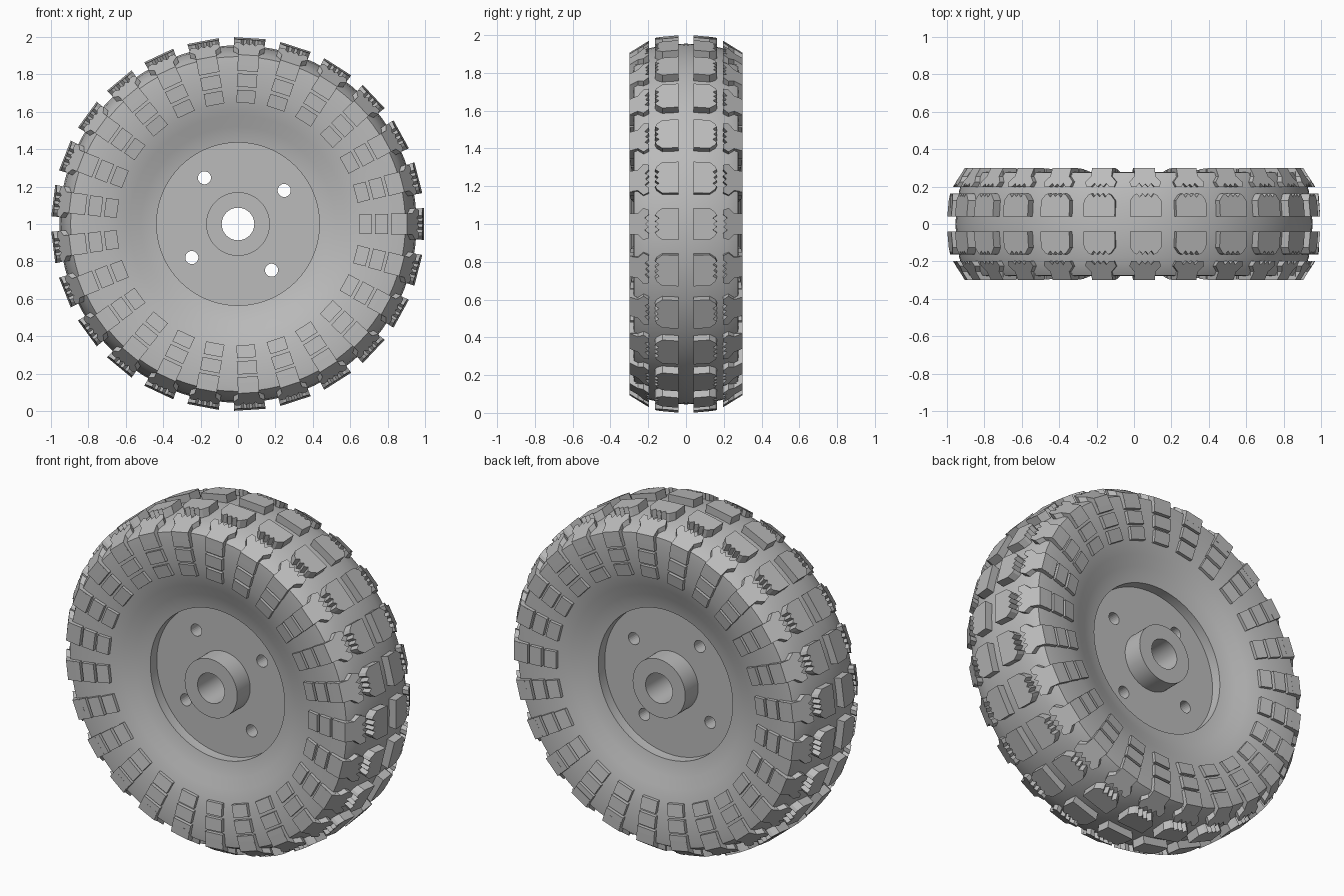
import bpy, bmesh
from math import sin, cos, pi, radians

COUNT = 25                      # tread pitches around the wheel
STEP = 2 * pi / COUNT

cube = bpy.data.objects.get("Cube")
if cube:
    bpy.data.objects.remove(cube, do_unlink=True)

rubber = bpy.data.materials.new("plain grey")
rubber.use_nodes = True
grey = (0.5, 0.5, 0.5, 1)
rubber.diffuse_color = grey
rubber.node_tree.nodes["Principled BSDF"].inputs["Base Color"].default_value = grey


def polar(r, angle, y):
    return (r * cos(angle), y, 1 + r * sin(angle))


def finish(bm, name, smooth=False):
    bmesh.ops.recalc_face_normals(bm, faces=bm.faces)
    mesh = bpy.data.meshes.new(name)
    bm.to_mesh(mesh)
    bm.free()
    mesh.materials.append(rubber)
    obj = bpy.data.objects.new(name, mesh)
    bpy.context.collection.objects.link(obj)
    if smooth:
        bpy.ops.object.select_all(action="DESELECT")
        obj.select_set(True)
        bpy.context.view_layer.objects.active = obj
        bpy.ops.object.shade_smooth_by_angle(angle=radians(25))
    return obj


def lathe(name, half, segments=100):
    """Spin a closed (radius, y) profile, mirrored in y, around the axle."""
    profile = half + [(r, -y) for r, y in reversed(half) if y > 0]
    bm = bmesh.new()
    rings = [[bm.verts.new(polar(r, 2 * pi * i / segments, y)) for r, y in profile]
             for i in range(segments)]
    n = len(profile)
    for i in range(segments):
        a, b = rings[i], rings[(i + 1) % segments]
        for j in range(n):
            k = (j + 1) % n
            bm.faces.new((a[j], a[k], b[k], b[j]))
    return finish(bm, name, smooth=True)


def prism(bm, top, base):
    """Close two matching loops into a solid block."""
    t = [bm.verts.new(p) for p in top]
    b = [bm.verts.new(p) for p in base]
    bm.faces.new(t)
    bm.faces.new(b[::-1])
    for i in range(len(t)):
        j = (i + 1) % len(t)
        bm.faces.new((t[i], b[i], b[j], t[j]))


def mirrored(half):
    """Complete a (across, y) outline from its positive half."""
    return half + [(-t, y) for t, y in reversed(half) if t > 0]


def tread(name, half, crown, depth):
    """Ring of tread blocks on both sides; crown gives the top radius at y."""
    bm = bmesh.new()
    outline = mirrored(half)
    for side in (-1, 1):
        for i in range(COUNT):
            a = i * STEP
            prism(bm, [polar(crown(y), a + t / crown(y), side * y) for t, y in outline],
                  [polar(crown(y) - depth, a + t / crown(y), side * y) for t, y in outline])
    return finish(bm, name)


def side_blocks(name, r0, r1, width, y0, y1):
    """Ring of rectangular blocks on both sidewalls."""
    bm = bmesh.new()
    for side in (-1, 1):
        for i in range(COUNT):
            a = i * STEP
            corners = [(r0, -width, y0), (r1, -width, y1), (r1, width, y1), (r0, width, y0)]
            top = [polar(r, a + t / r, side * y) for r, t, y in corners]
            base = [polar(r, a + t / r, side * (y - 0.05)) for r, t, y in corners]
            prism(bm, top, base)
    return finish(bm, name)


# Tyre body: recessed rim wall, dished sidewall, shoulder and crown
lathe("tyre_body", [
    (0.42, 0.0), (0.435, 0.12), (0.435, 0.19), (0.47, 0.197), (0.52, 0.213),
    (0.58, 0.236), (0.64, 0.256), (0.70, 0.268), (0.78, 0.276), (0.86, 0.278),
    (0.895, 0.275), (0.918, 0.235), (0.934, 0.18), (0.947, 0.11), (0.955, 0.0)])

# Wheel disc with a protruding bored hub
disc = lathe("wheel_disc", [(0.087, 0.0), (0.087, 0.25), (0.17, 0.25), (0.17, 0.13),
                            (0.44, 0.13), (0.44, 0.0)])

# Four bolt holes through the disc
bm = bmesh.new()
for k in range(4):
    a = radians(36) + k * pi / 2
    cx, cz = 0.305 * cos(a), 1 + 0.305 * sin(a)
    ring = [(cx + 0.035 * cos(u), cz + 0.035 * sin(u))
            for u in (2 * pi * i / 24 for i in range(24))]
    prism(bm, [(x, 0.2, z) for x, z in ring], [(x, -0.2, z) for x, z in ring])
cutter = finish(bm, "bolt_hole_cutter")
cutter.hide_render = True
cut = disc.modifiers.new("bolt_holes", "BOOLEAN")
cut.object = cutter
cut.operation = "DIFFERENCE"
cut.solver = "EXACT"
bpy.context.view_layer.objects.active = disc
bpy.ops.object.modifier_apply(modifier=cut.name)
bpy.data.objects.remove(cutter, do_unlink=True)

# Centre tread blocks with a toothed outer edge
tread("centre_tread", [
    (0.085, 0.04), (0.085, 0.125), (0.062, 0.155), (0.046, 0.163),
    (0.031, 0.143), (0.015, 0.163), (0, 0.146)],
    lambda y: 1.0 - 0.55 * y * y, 0.065)

# Shoulder lugs, flared towards the centre with a matching toothed edge
tread("shoulder_lugs", [
    (0.056, 0.30), (0.056, 0.255), (0.085, 0.225), (0.075, 0.197), (0.05, 0.197),
    (0.032, 0.218), (0.016, 0.197), (0, 0.214)],
    lambda y: 0.968 - 0.62 * (y - 0.2), 0.055)

# Three rows of sidewall blocks
side_blocks("outer_side_blocks", 0.82, 0.906, 0.056, 0.298, 0.30)
side_blocks("middle_side_blocks", 0.735, 0.805, 0.053, 0.292, 0.298)
side_blocks("inner_side_blocks", 0.65, 0.718, 0.05, 0.277, 0.290)
